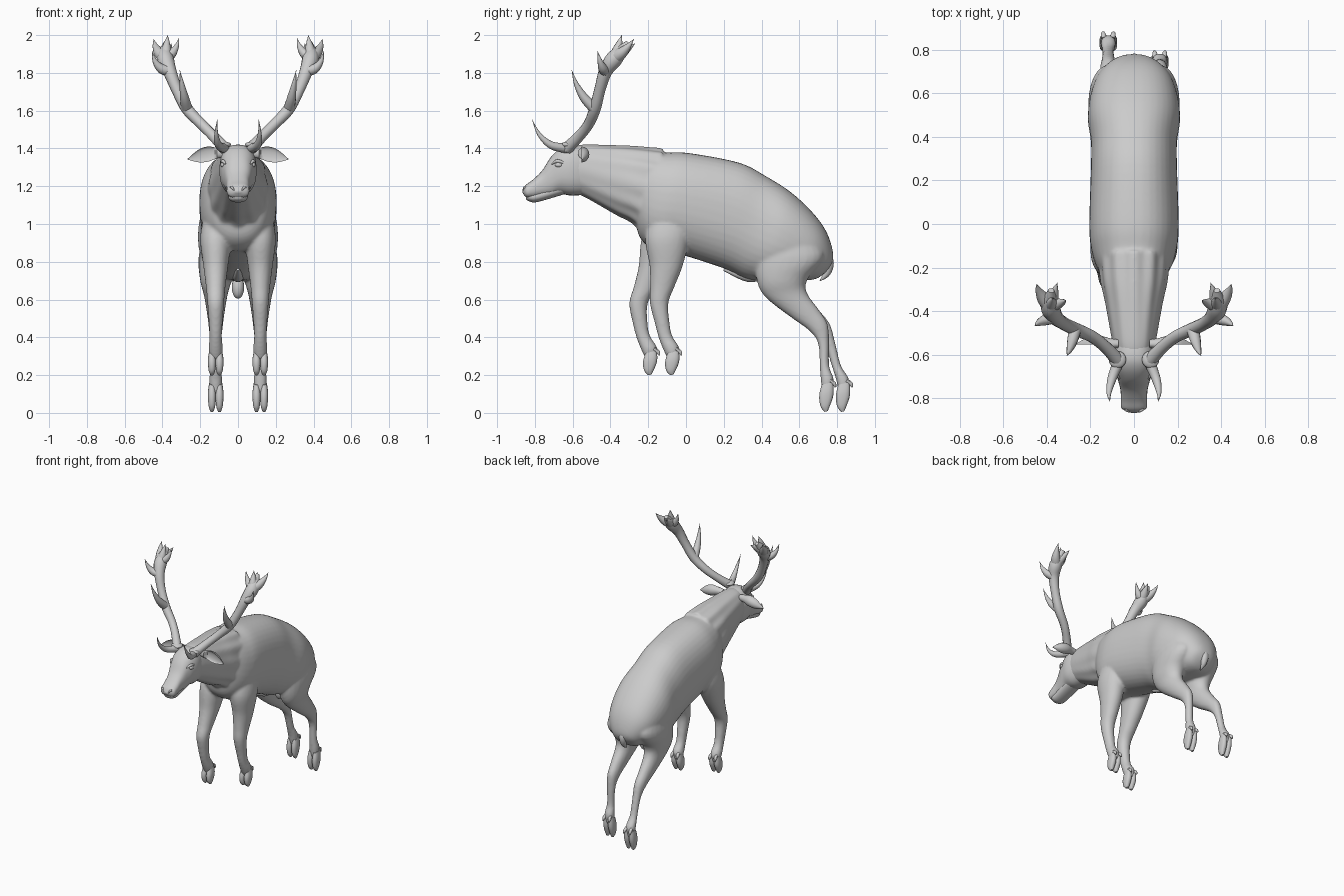
import bpy, bmesh, math
from mathutils import Vector

if "Cube" in bpy.data.objects:
    bpy.data.objects.remove(bpy.data.objects["Cube"])


def finish(name, bm, angle=60):
    bmesh.ops.recalc_face_normals(bm, faces=bm.faces)
    me = bpy.data.meshes.new(name)
    bm.to_mesh(me)
    bm.free()
    me.shade_smooth()
    me.set_sharp_from_angle(angle=math.radians(angle))
    ob = bpy.data.objects.new(name, me)
    bpy.context.collection.objects.link(ob)
    return ob


def spline(rows, k):
    """Catmull-Rom resampling of rows of numbers."""
    out = []
    for i in range(len(rows) - 1):
        a, b, c, d = rows[max(i - 1, 0)], rows[i], rows[i + 1], rows[min(i + 2, len(rows) - 1)]
        for j in range(k):
            t = j / k
            out.append([q + .5 * t * (r - p + t * (2 * p - 5 * q + 4 * r - s + t * (3 * (q - r) + s - p)))
                        for p, q, r, s in zip(a, b, c, d)])
    return out + [list(rows[-1])]


def skin(bm, rings):
    vs = [[bm.verts.new(p) for p in r] for r in rings]
    n = len(vs[0])
    for a, b in zip(vs, vs[1:]):
        for j in range(n):
            bm.faces.new((a[j], a[(j + 1) % n], b[(j + 1) % n], b[j]))
    bm.faces.new(vs[0])
    bm.faces.new(vs[-1][::-1])


def loft(bm, rows, x=0, n=24, k=5, p=.9, ripple=0):
    """Rows: first edge (y, z), opposite edge (y, z), half width."""
    rings = []
    rows = spline(rows, k)
    for i, (y1, z1, y2, z2, w) in enumerate(rows):
        ring = []
        for j in range(n):
            a = math.tau * j / n
            f = 1 + ripple * (1 - i / len(rows)) * math.cos(12 * a)
            c, s = (math.copysign(abs(v) ** p, v) * f for v in (math.cos(a), math.sin(a)))
            ring.append((x + s * w, (y1 + y2 + c * (y1 - y2)) / 2, (z1 + z2 + c * (z1 - z2)) / 2))
        rings.append(ring)
    skin(bm, rings)


def tube(bm, rows, n=12, k=5):
    """Rows: x, y, z, radius."""
    rows = spline(rows, k)
    pts = [Vector(r[:3]) for r in rows]
    rings = []
    for i, p in enumerate(pts):
        t = (pts[min(i + 1, len(pts) - 1)] - pts[max(i - 1, 0)]).normalized()
        u = t.cross(Vector((.8, -.6, .1))).normalized()
        v = t.cross(u)
        angles = [math.tau * j / n for j in range(n)]
        rings.append([p + max(rows[i][3], .001) * (u * math.cos(a) + v * math.sin(a)) for a in angles])
    skin(bm, rings)


def ball(bm, centre, size):
    for v in bmesh.ops.create_uvsphere(bm, u_segments=16, v_segments=10, radius=1)["verts"]:
        v.co = Vector(c + q * s for c, q, s in zip(centre, v.co, size))


# Trunk
body = bmesh.new()
loft(body, [(-.30, 1.34, -.27, 1.04, .09), (-.20, 1.375, -.245, .93, .155), (-.10, 1.378, -.17, .865, .192),
            (.02, 1.375, -.05, .845, .205), (.28, 1.325, .20, .765, .198), (.42, 1.255, .32, .71, .197),
            (.56, 1.165, .42, .70, .212), (.68, 1.05, .52, .70, .195), (.75, .945, .60, .70, .16),
            (.78, .83, .69, .71, .09), (.757, .76, .745, .75, .008)], n=40, p=.88)

# Neck with a ridged mane that overlaps the shoulders
loft(body, [(-.12, 1.395, -.235, .96, .16), (-.25, 1.408, -.29, 1.01, .15), (-.36, 1.415, -.37, 1.05, .13),
            (-.54, 1.42, -.53, 1.14, .10), (-.60, 1.41, -.60, 1.17, .085)], n=72, ripple=.03)

# Head and lower jaw
bm = bmesh.new()
loft(bm, [(-.50, 1.40, -.50, 1.16, .08), (-.60, 1.42, -.60, 1.15, .098), (-.66, 1.405, -.67, 1.16, .09),
          (-.715, 1.355, -.715, 1.145, .074), (-.76, 1.285, -.765, 1.14, .062), (-.81, 1.235, -.81, 1.135, .06),
          (-.85, 1.205, -.845, 1.14, .055), (-.867, 1.175, -.865, 1.165, .012)], n=28, p=.82)
finish("head", bm)
bm = bmesh.new()
loft(bm, [(-.62, 1.24, -.62, 1.165, .06), (-.78, 1.18, -.78, 1.118, .052), (-.825, 1.17, -.825, 1.118, .046),
          (-.85, 1.155, -.846, 1.13, .02)])
finish("lower_jaw", bm)

# Antler beam, and tines as (beam row, tip, radius, sideways bow of the middle)
beam = [(.07, -.63, 1.40, .033), (.13, -.565, 1.465, .028), (.195, -.515, 1.53, .028), (.27, -.482, 1.61, .031),
        (.325, -.455, 1.715, .03), (.362, -.425, 1.81, .036), (.385, -.375, 1.88, .044), (.38, -.305, 1.96, .014)]
tines = [(0, (.11, -.815, 1.553), .026, (.02, -.02, -.04)), (3, (.308, -.605, 1.815), .03, (0, -.015, -.015)),
         (5, (.455, -.468, 1.915), .032, (.015, 0, -.025)), (6, (.312, -.35, 1.985), .032, (-.01, 0, -.015)),
         (6, (.372, -.34, 2), .034, (0, 0, 0)), (6, (.447, -.275, 1.98), .038, (.01, 0, -.01)),
         (6, (.352, -.27, 1.955), .036, (0, 0, 0))]

for side, s in (("right", 1), ("left", -1)):
    # Antlers
    bm = bmesh.new()
    tube(bm, [(s * x, y, z, r) for x, y, z, r in beam])
    for i, tip, r, bow in tines:
        a, b = Vector(beam[i][:3]), Vector(tip)
        rows = []
        for t in (0, .35, .7, 1):
            q = a.lerp(b, t) + Vector(bow) * 4 * t * (1 - t)
            rows.append((s * q.x, q.y, q.z, r * (1 - t ** 1.5)))
        tube(bm, rows)
    ball(bm, (s * .076, -.622, 1.42), (.04, .04, .016))
    finish("antler_" + side, bm)

    # Eyes, brows and nostrils
    bm = bmesh.new()
    ball(bm, (s * .079, -.672, 1.313), (.014, .022, .014))
    finish("eye_" + side, bm)
    bm = bmesh.new()
    tube(bm, [(s * .066, -.71, 1.318, .004), (s * .081, -.68, 1.333, .01), (s * .088, -.63, 1.318, .004)], n=8)
    finish("brow_" + side, bm)
    bm = bmesh.new()
    tube(bm, [(s * .02, -.862, 1.175, .003), (s * .034, -.854, 1.195, .007), (s * .05, -.835, 1.185, .003)], n=8)
    finish("nostril_" + side, bm)

    # Ears, hollow on the front
    bm = bmesh.new()
    rings = []
    for x, z, r in spline([(.07, 1.375, .022), (.11, 1.375, .028), (.16, 1.37, .04), (.21, 1.36, .033),
                           (.267, 1.343, .002)], 4):
        ring = []
        for j in range(16):
            a = math.tau * j / 16
            dy = math.cos(a) * r
            ring.append((s * x, dy - .552 if dy > 0 else dy * (.7 if x < .115 else -.35) - .552, z + math.sin(a) * r))
        rings.append(ring)
    skin(bm, rings)
    finish("ear_" + side, bm)

# Legs, rows: y, z, half depth, half width, slope of the cut
hind = [(.50, 1, .1, .05, .02), (.55, .83, .18, .09, .01), (.51, .705, .135, .083, .005), (.53, .625, .11, .063, .012),
        (.63, .525, .076, .046, .018), (.702, .452, .048, .037, .018), (.728, .37, .029, .029, .003),
        (.733, .25, .025, .027, 0), (.748, .175, .035, .035, 0), (.745, .1, .023, .027, 0)]
front = [(-.07, 1.08, .1, .055, 0), (-.098, .93, .118, .082, 0), (-.105, .78, .088, .066, 0), (-.125, .67, .065, .052, 0),
         (-.142, .58, .049, .044, 0), (-.125, .47, .039, .036, 0), (-.108, .4, .036, .033, .005),
         (-.076, .335, .041, .038, .008), (-.07, .28, .024, .027, 0)]
# Hoof toe, rows: y, z, half depth, half width from the fetlock
toe = [(0, .005, .03, .015), (-.004, -.03, .037, .021), (-.006, -.062, .036, .021), (-.009, -.095, .024, .017),
       (-.006, -.117, .008, .008)]


def clamp(v):
    return min(max(v, 0), 1)


for kind, rows, sway, fy, fz, h in (
        ("hind", hind, lambda z: .088 * clamp((.5 - z) / .35), .748, .15, 1.22),
        ("front", front, lambda z: -.117 * clamp((1 - z) / .45), -.068, .318, 1)):
    for side, s in (("right", 1), ("left", -1)):
        # The left legs swing away from the right ones; all flow into the trunk
        swing = sway if s < 0 else lambda z: 0
        loft(body, [(y + swing(z) - d, z - e, y + swing(z) + d, z + e, w) for y, z, d, w, e in rows],
             x=s * .118, p=.95)
        # Cloven hoof with two toes and two dew claws
        bm = bmesh.new()
        foot = fy + swing(fz)
        for d in (-1, 1):
            x = s * .118 + d * .02
            loft(bm, [(foot + y - r, fz + z * h - .25 * r, foot + y + r, fz + z * h + .25 * r, w)
                      for y, z, r, w in toe], x=x, n=14, k=3, p=.8)
            tube(bm, [(x, foot + .015, fz + .02, .012), (x + d * .003, foot + .036, fz + .005, .011),
                      (x + d * .005, foot + .044, fz - .014, .004)], n=8, k=3)
        finish(f"{kind}_hoof_{side}", bm, 45)

# Fuse trunk, neck and legs into one smooth skin
ob = finish("body", body)
mod = ob.modifiers.new("fuse", "REMESH")
mod.mode = "VOXEL"
mod.voxel_size = .009
mod.use_smooth_shade = True
mod = ob.modifiers.new("soften", "SMOOTH")
mod.factor = .5
mod.iterations = 7

# Tail, sheath and scrotum
bm = bmesh.new()
tube(bm, [(0, .72, .86, .026), (0, .752, .80, .03), (0, .745, .74, .02), (0, .71, .70, .003)])
finish("tail", bm)
bm = bmesh.new()
tube(bm, [(0, .42, .74, .03), (0, .33, .725, .032), (0, .2, .76, .008)])
finish("sheath", bm)
bm = bmesh.new()
ball(bm, (0, .5, .665), (.033, .035, .06))
finish("scrotum", bm)
